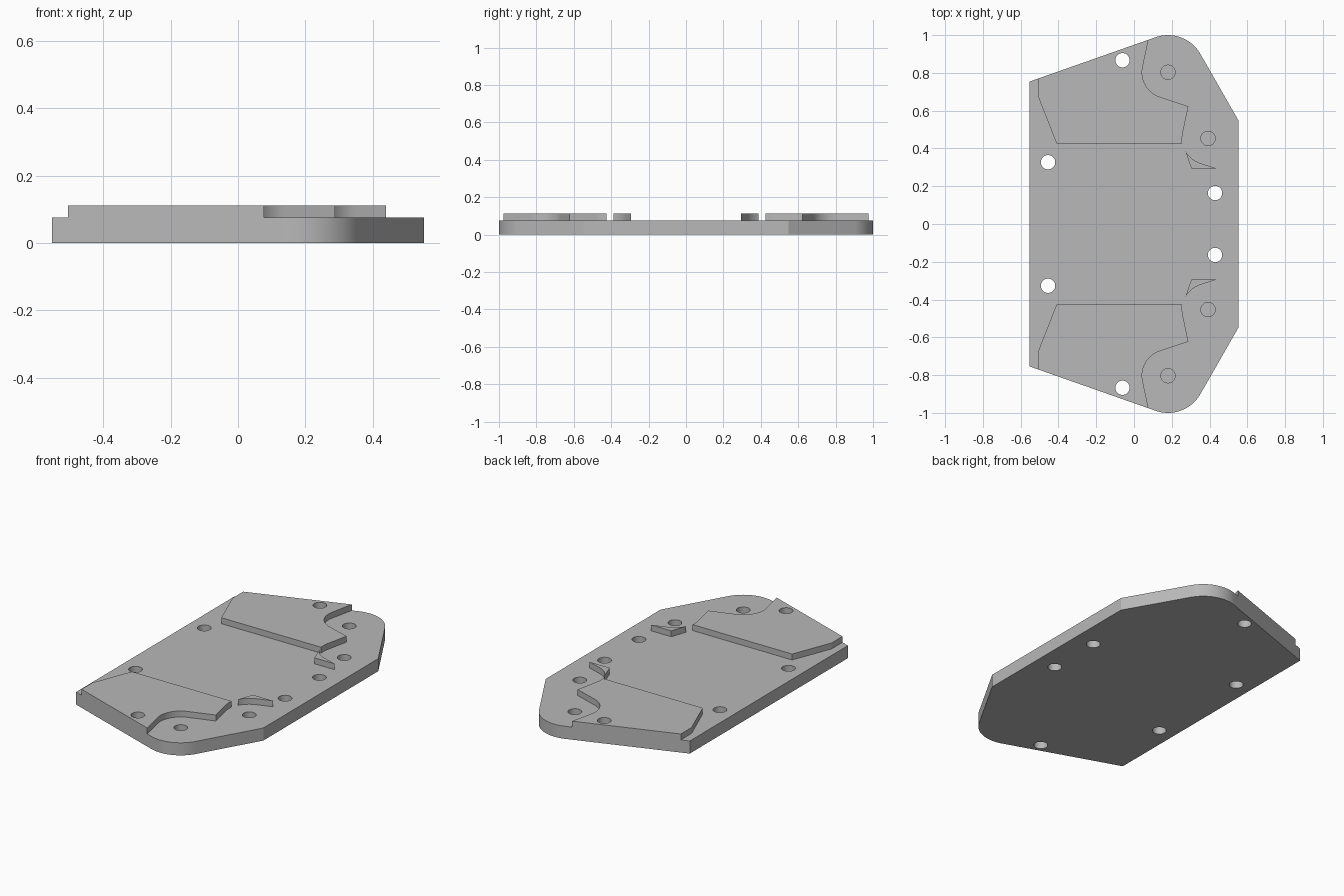
import bpy, bmesh
from math import cos, sin, radians

cube = bpy.data.objects.get("Cube")
if cube:
    bpy.data.objects.remove(cube, do_unlink=True)

BASE_TOP, PAD_TOP = 0.076, 0.112
HOLE_R, RELIEF_R = 0.038, 0.137
TIP = (0.18, 0.803)      # centre of the rounded end and its blind hole
SIDE = (0.392, 0.453)    # second blind hole
THROUGH = [(-0.061, 0.867), (-0.455, 0.327), (0.429, 0.164)]

grey = bpy.data.materials.new("plate grey")
grey.use_nodes = True
colour = (0.48, 0.48, 0.48, 1)
grey.diffuse_color = colour
grey.node_tree.nodes["Principled BSDF"].inputs["Base Color"].default_value = colour


def arc(centre, r, a0, a1, n):
    angles = [radians(a0 + (a1 - a0) * i / n) for i in range(n + 1)]
    return [(centre[0] + r * cos(a), centre[1] + r * sin(a)) for a in angles]


def flip(points):
    return [(x, -y) for x, y in reversed(points)]


def prisms(name, shapes):
    """One object made of upright prisms, each given as (outline, bottom, top)."""
    bm = bmesh.new()
    for outline, z0, z1 in shapes:
        face = bm.faces.new([bm.verts.new((x, y, z0)) for x, y in outline])
        ext = bmesh.ops.extrude_face_region(bm, geom=[face], use_keep_orig=True)
        for v in ext["geom"]:
            if isinstance(v, bmesh.types.BMVert):
                v.co.z = z1
    bmesh.ops.recalc_face_normals(bm, faces=bm.faces[:])
    mesh = bpy.data.meshes.new(name)
    bm.to_mesh(mesh)
    bm.free()
    mesh.materials.append(grey)
    obj = bpy.data.objects.new(name, mesh)
    bpy.context.collection.objects.link(obj)
    return obj


# Base plate: half outline, mirrored front to back
end_arc = arc(TIP, 0.197, 29.8, 109.6, 24)
half = [(0.553, 0.548)] + end_arc + [(-0.553, 0.754)]
plate = prisms("mounting_plate", [(half + flip(half), 0, BASE_TOP)])


def on_slant(x):
    """Point on the slanted edge of the plate."""
    (x0, y0), (x1, y1) = half[-1], end_arc[-1]
    return (x, y0 + (y1 - y0) * (x - x0) / (x1 - x0))


# Raised pads and wedges, relieved around the blind holes
pad = ([on_slant(-0.505), (-0.505, 0.668), (-0.41, 0.426), (0.255, 0.426)]
       + arc(SIDE, RELIEF_R, 180, 167, 4) + [(0.288, 0.623)]
       + arc(TIP, RELIEF_R, 251.6, 168, 20) + [on_slant(0.077)])
wedge = [(0.304, 0.293), (0.44, 0.293)] + arc(SIDE, RELIEF_R, 251.6, 208, 12)
raised = prisms("raised_pads", [(s, BASE_TOP, PAD_TOP)
                                for p in (pad, wedge) for s in (p, flip(p))])

# Through holes and blind holes
holes = []
for x, y in THROUGH + [TIP, SIDE]:
    bottom = -0.1 if (x, y) in THROUGH else 0.03
    for s in (1, -1):
        holes.append((arc((x, s * y), HOLE_R, 0, 348.75, 31), bottom, 0.2))
drills = prisms("hole_cutters", holes)

# Merge the pads and drill the holes
bpy.ops.object.select_all(action='DESELECT')
bpy.context.view_layer.objects.active = plate
plate.select_set(True)
for helper, operation in ((raised, 'UNION'), (drills, 'DIFFERENCE')):
    helper.hide_render = True
    mod = plate.modifiers.new(helper.name, 'BOOLEAN')
    mod.operation = operation
    mod.solver = 'EXACT'
    mod.object = helper
    bpy.ops.object.modifier_apply(modifier=mod.name)
    bpy.data.objects.remove(helper, do_unlink=True)

bpy.ops.object.shade_smooth_by_angle(angle=radians(15))
